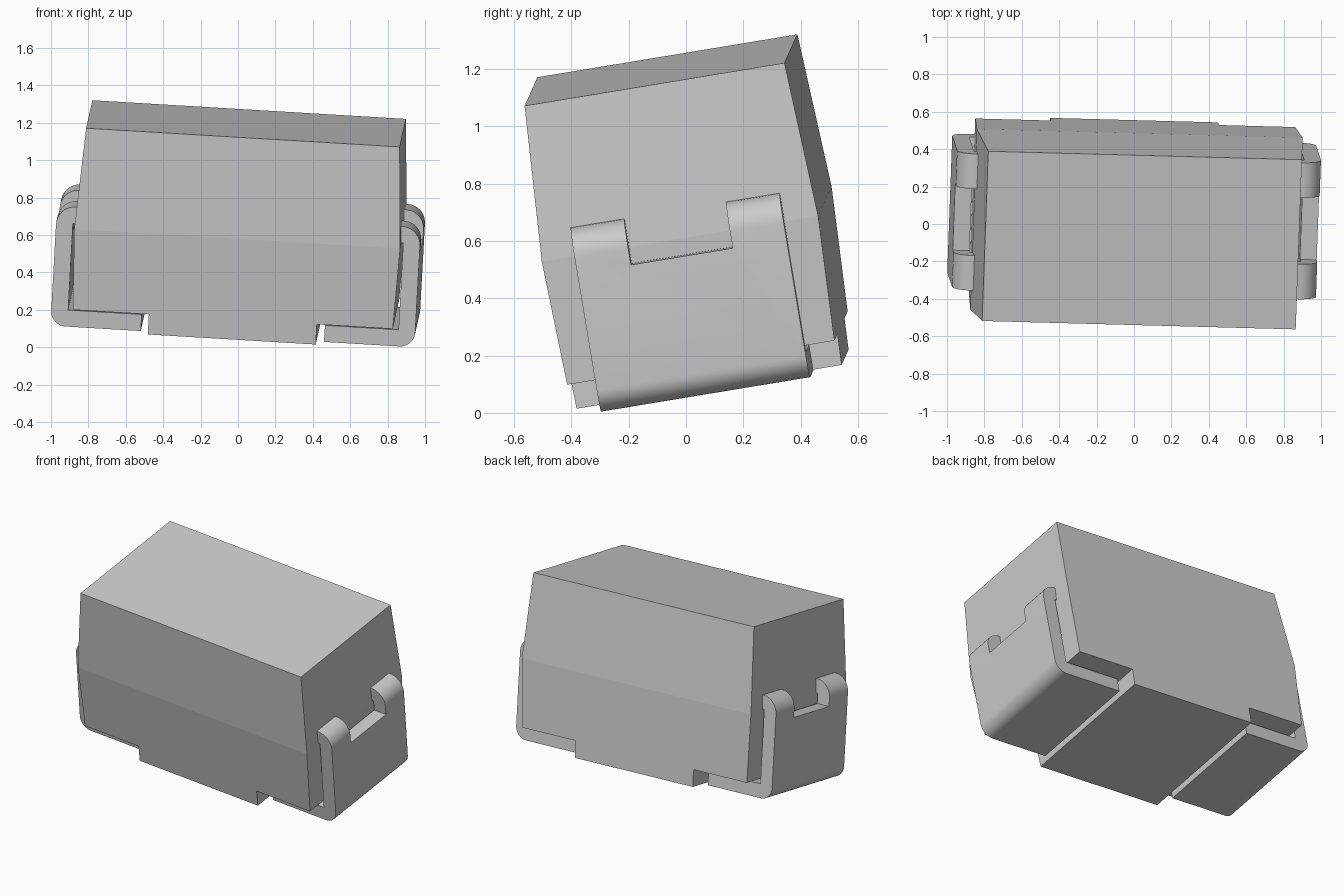
import bpy, bmesh, math
from mathutils import Matrix, Vector

if "Cube" in bpy.data.objects:
    bpy.data.objects.remove(bpy.data.objects["Cube"])

# Tilted frame of the whole component
ax = Vector((0.9978, -0.0267, -0.0594)).normalized()
ay = Vector((0.038, 0.986, 0.1625))
ay = (ay - ax * ay.dot(ax)).normalized()
az = ax.cross(ay)
origin = ax * -0.026 + ay * 0.11
frame = Matrix((ax, ay, az)).transposed().to_4x4()
frame.translation = origin

grey = bpy.data.materials.new("plain_grey")
grey.diffuse_color = (0.6, 0.6, 0.6, 1)
grey.use_nodes = True
grey.node_tree.nodes["Principled BSDF"].inputs["Base Color"].default_value = grey.diffuse_color


def make(name, bm):
    bmesh.ops.recalc_face_normals(bm, faces=bm.faces)
    me = bpy.data.meshes.new(name)
    bm.to_mesh(me)
    bm.free()
    me.materials.append(grey)
    ob = bpy.data.objects.new(name, me)
    bpy.context.collection.objects.link(ob)
    ob.matrix_world = frame
    return ob


def prism(name, outline, depth, splits):
    """Extrude an (x, z) outline to both sides; depth(z) is the half width,
    splits lists the index groups that form the flat side faces."""
    bm = bmesh.new()
    sides = [[bm.verts.new((x, s * depth(z), z)) for x, z in outline] for s in (-1, 1)]
    n = len(outline)
    for i in range(n):
        j = (i + 1) % n
        bm.faces.new((sides[0][i], sides[0][j], sides[1][j], sides[1][i]))
    for side in sides:
        for group in splits:
            bm.faces.new([side[i] for i in group])
    return make(name, bm)


def arc(cx, cz, r, a0, a1, n=10):
    return [(cx + r * math.cos(math.radians(a0 + (a1 - a0) * i / n)),
             cz + r * math.sin(math.radians(a0 + (a1 - a0) * i / n))) for i in range(n + 1)]


# Moulded body: widest at mid height, with a raised foot between the leads
half = [(0.84, 1.1945), (0.873, 0.65), (0.857, 0.21), (0.45, 0.21), (0.45, 0.10)]
outline = half + [(-x, z) for x, z in reversed(half)]


def body_depth(z):
    if z > 0.65:
        return 0.489 - 0.029 * (z - 0.65) / 0.5445
    return 0.489 - 0.0364 * (0.65 - z)


prism("body", outline, body_depth, [(0, 1, 8, 9), tuple(range(1, 9))])

# Folded lead: foot, rounded bend, wall, and top curled into the body
lead = [(0.491, 0.10)] + arc(0.895, 0.18, 0.08, -90, 0) + arc(0.875, 0.65, 0.10, 0, 90)
lead += [(0.84, 0.75), (0.84, 0.66), (0.885, 0.66), (0.885, 0.19), (0.491, 0.19)]
leads = prism("leads", lead, lambda z: 0.37, [tuple(range(len(lead)))])

# Notch that leaves two tabs at the top of the lead
bm = bmesh.new()
bmesh.ops.create_cube(bm, size=1, matrix=Matrix.Translation((0.9, 0, 0.793))
                      @ Matrix.Diagonal((0.4, 0.36, 0.4, 1)))
cutter = make("notch_cutter", bm)
cutter.hide_render = True

cut = leads.modifiers.new("notch", "BOOLEAN")
cut.operation = "DIFFERENCE"
cut.solver = "EXACT"
cut.object = cutter
mirror = leads.modifiers.new("other_end", "MIRROR")
mirror.use_axis = (True, False, False)
mirror.use_clip = False

bpy.context.view_layer.update()
bpy.ops.object.select_all(action="DESELECT")
leads.select_set(True)
bpy.context.view_layer.objects.active = leads
for m in ("notch", "other_end"):
    bpy.ops.object.modifier_apply(modifier=m)
bpy.data.objects.remove(cutter)
bpy.ops.object.shade_smooth_by_angle(angle=math.radians(30))
